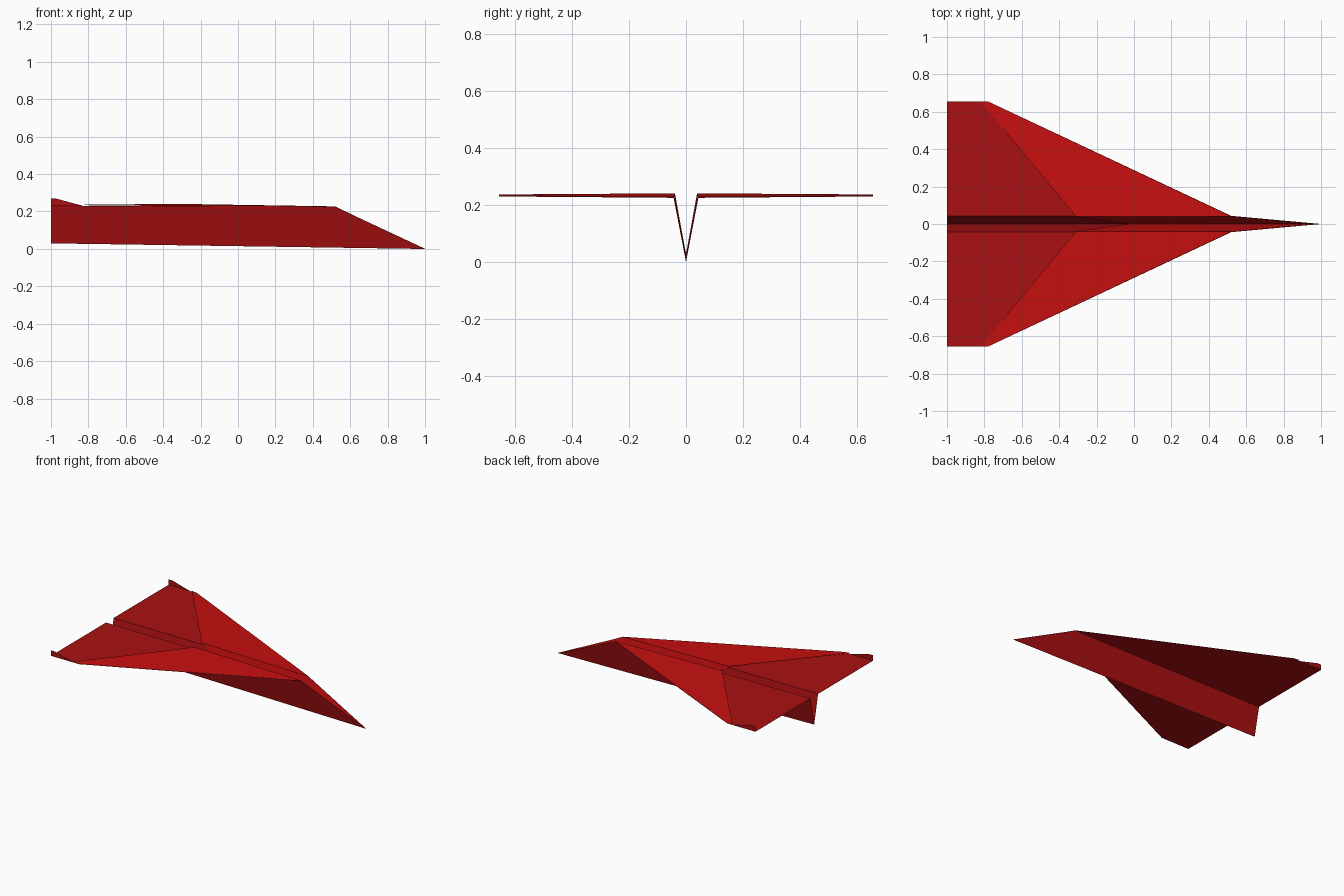
import bpy

cube = bpy.data.objects.get("Cube")
if cube:
    bpy.data.objects.remove(cube, do_unlink=True)


def make_material(name, color):
    mat = bpy.data.materials.new(name)
    mat.use_nodes = True
    mat.diffuse_color = color
    bsdf = next(n for n in mat.node_tree.nodes if n.type == 'BSDF_PRINCIPLED')
    bsdf.inputs["Base Color"].default_value = color
    bsdf.inputs["Roughness"].default_value = 0.8
    return mat


def folded_sheet(name, points, panels, mat):
    """Left half of a folded paper sheet, mirrored across the keel."""
    keys = list(points)
    mesh = bpy.data.meshes.new(name)
    mesh.from_pydata([points[k] for k in keys], [],
                     [[keys.index(k) for k in panel] for panel in panels])
    mesh.materials.append(mat)
    obj = bpy.data.objects.new(name, mesh)
    bpy.context.collection.objects.link(obj)
    mirror = obj.modifiers.new("Mirror", 'MIRROR')
    mirror.use_axis = (False, True, False)
    mirror.merge_threshold = 0.0001
    paper = obj.modifiers.new("Paper", 'SOLIDIFY')
    paper.thickness = 0.001
    paper.offset = 0
    return obj


dark_red = make_material("dark_red_paper", (0.40, 0.005, 0.006, 1))
bright_red = make_material("bright_red_paper", (0.57, 0.005, 0.005, 1))

# Main sheet: keel fold, flat wings and upturned wing tips
folded_sheet("body_and_wings", {
    "keel_rear": (-1, 0, 0.03),
    "nose": (1, 0, 0),
    "root_front": (0.52, 0.043, 0.225),
    "root_rear": (-1, 0.043, 0.23),
    "tip_front": (-0.78, 0.655, 0.23),
    "tip_fold": (-0.83, 0.655, 0.23),
    "tip_rear": (-1, 0.655, 0.23),
    "fin_front": (-0.97, 0.655, 0.268),
    "fin_rear": (-1, 0.655, 0.268),
}, [
    ("keel_rear", "nose", "root_front", "root_rear"),
    ("root_rear", "root_front", "tip_front", "tip_fold", "tip_rear"),
    ("tip_rear", "tip_fold", "fin_front", "fin_rear"),
], dark_red)

# Folded-over front flaps lying on the wings and inside the keel
folded_sheet("front_flaps", {
    "nose": (0.96, 0.0005, 0.012),
    "keel": (-0.03, 0.001, 0.03),
    "root_front": (0.52, 0.041, 0.227),
    "root_rear": (-0.31, 0.039, 0.24),
    "tip_front": (-0.78, 0.655, 0.232),
    "tip_rear": (-0.82, 0.655, 0.236),
}, [
    ("keel", "nose", "root_front", "root_rear"),
    ("root_rear", "root_front", "tip_front", "tip_rear"),
], bright_red)
